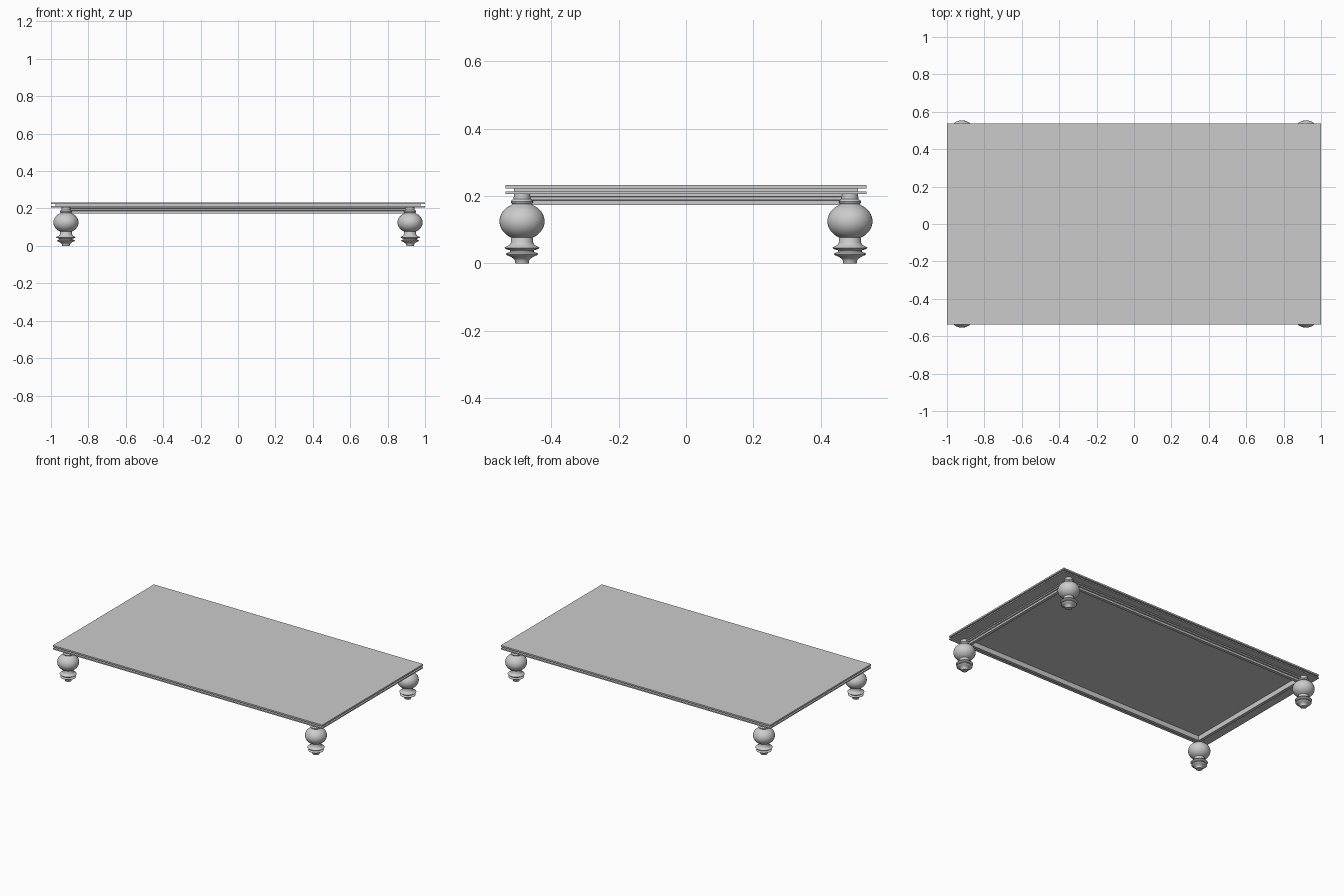
import bpy, bmesh, math

if "Cube" in bpy.data.objects:
    bpy.data.objects.remove(bpy.data.objects["Cube"])

def slab(name, hx, hy, z0, z1):
    bpy.ops.mesh.primitive_cube_add(size=1, location=(0, 0, (z0 + z1) / 2))
    ob = bpy.context.object
    ob.name = name
    ob.scale = (2 * hx, 2 * hy, z1 - z0)
    bpy.ops.object.transform_apply(location=True, rotation=False, scale=True)
    return ob

# Layered table top: two thin boards around a recessed core
slab("top_board", 1.0, 0.536, 0.223, 0.233)
slab("recessed_core", 0.975, 0.511, 0.214, 0.223)
slab("lower_board", 1.0, 0.536, 0.206, 0.214)

# Stepped apron: a moulding section swept round a rectangle, open underneath
LX, LY = 0.92, 0.487
section = [(0.004, 0.206), (0.004, 0.199), (-0.003, 0.197), (-0.003, 0.189),
           (-0.010, 0.187), (-0.010, 0.174), (-0.030, 0.174), (-0.030, 0.206)]
bm = bmesh.new()
rings = [[bm.verts.new((sx * (LX + o), sy * (LY + o), z))
          for sx, sy in ((-1, -1), (1, -1), (1, 1), (-1, 1))] for o, z in section]
for i, a in enumerate(rings):
    b = rings[(i + 1) % len(rings)]
    for k in range(4):
        n = (k + 1) % 4
        bm.faces.new((a[k], a[n], b[n], b[k]))
bmesh.ops.recalc_face_normals(bm, faces=bm.faces)
me = bpy.data.meshes.new("apron")
bm.to_mesh(me)
bm.free()
bpy.context.collection.objects.link(bpy.data.objects.new("apron", me))

# Turned leg profile (radius, height): foot, two discs, ball, collar, neck
profile = [(0, 0), (0.020, 0), (0.021, 0.008), (0.025, 0.014), (0.034, 0.020),
           (0.046, 0.025), (0.048, 0.028), (0.045, 0.031), (0.036, 0.034),
           (0.036, 0.039), (0.049, 0.043), (0.052, 0.046), (0.049, 0.049),
           (0.038, 0.054), (0.033, 0.062), (0.033, 0.072)]
for i in range(17):
    t = math.radians(-62 + 124 * i / 16)
    profile.append((0.067 * math.cos(t), 0.125 + 0.055 * math.sin(t)))
profile += [(0.029, 0.177), (0.032, 0.180), (0.033, 0.184), (0.031, 0.188),
            (0.025, 0.191), (0.024, 0.207), (0, 0.207)]

def turned_leg(name, x, y):
    bm = bmesh.new()
    vs = [bm.verts.new((r, 0, z)) for r, z in profile]
    es = [bm.edges.new(p) for p in zip(vs, vs[1:])]
    bmesh.ops.spin(bm, geom=vs + es, cent=(0, 0, 0), axis=(0, 0, 1),
                   angle=math.tau, steps=40, use_duplicate=False)
    bmesh.ops.remove_doubles(bm, verts=bm.verts, dist=1e-5)
    bmesh.ops.recalc_face_normals(bm, faces=bm.faces)
    me = bpy.data.meshes.new(name)
    bm.to_mesh(me)
    bm.free()
    ob = bpy.data.objects.new(name, me)
    ob.location = (x, y, 0)
    bpy.context.collection.objects.link(ob)
    bpy.ops.object.select_all(action='DESELECT')
    ob.select_set(True)
    bpy.context.view_layer.objects.active = ob
    bpy.ops.object.shade_smooth_by_angle(angle=math.radians(40))

# Four legs at the apron corners
for fb, y in (("front", -LY), ("back", LY)):
    for lr, x in (("left", -LX), ("right", LX)):
        turned_leg(f"{fb}_{lr}_leg", x, y)
